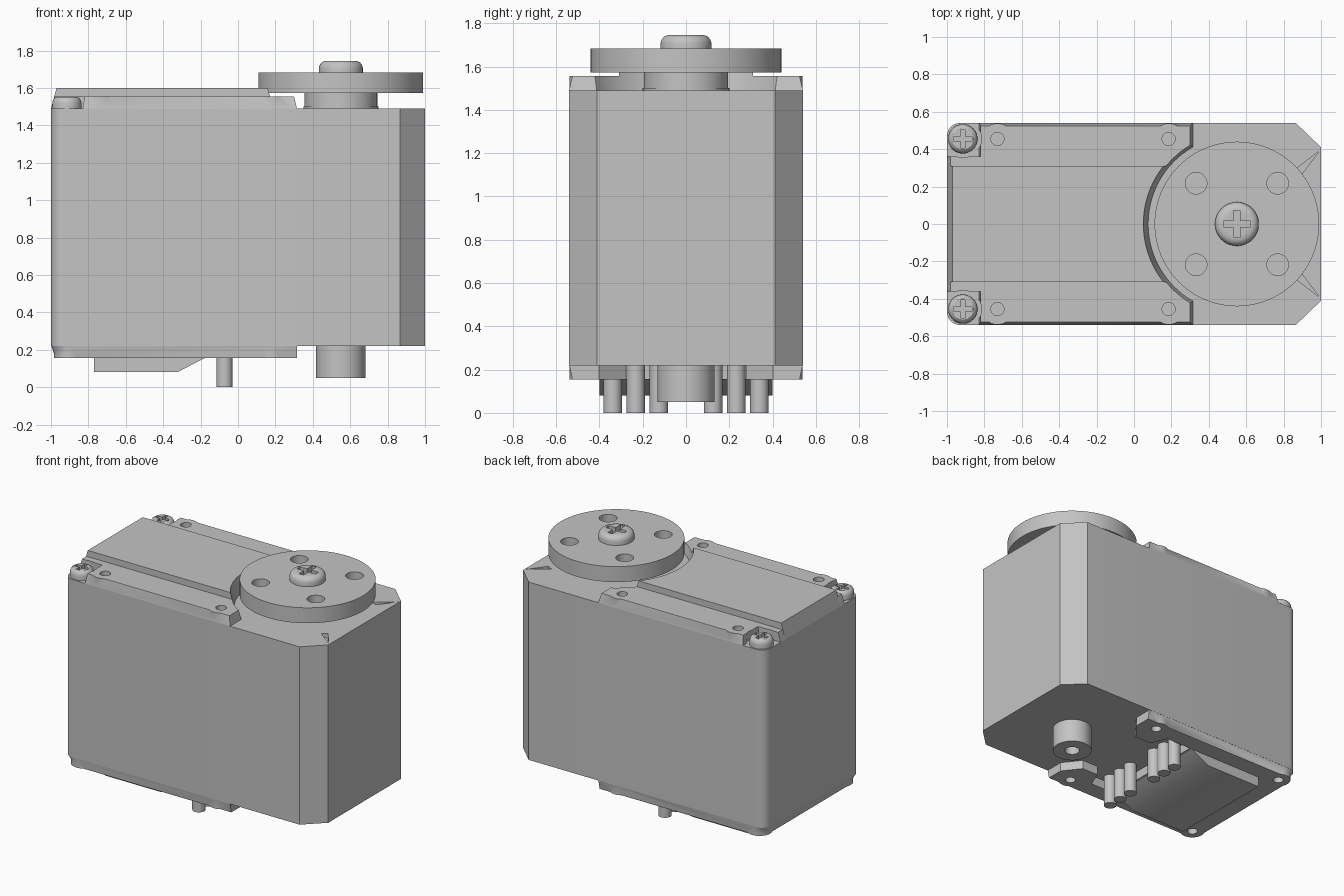
import bpy, math
from math import cos, sin, pi

if "Cube" in bpy.data.objects:
    bpy.data.objects.remove(bpy.data.objects["Cube"], do_unlink=True)

grey = bpy.data.materials.new("light_grey_plastic")
grey.use_nodes = True
grey.diffuse_color = (0.55, 0.55, 0.55, 1)
grey.node_tree.nodes["Principled BSDF"].inputs["Base Color"].default_value = grey.diffuse_color


def loft(name, rings):
    """Closed solid through a stack of rings with equal point counts."""
    n = len(rings[0])
    verts = [p for ring in rings for p in ring]
    faces = [tuple(reversed(range(n))), tuple(range(len(verts) - n, len(verts)))]
    for k in range(len(rings) - 1):
        for i in range(n):
            j = (i + 1) % n
            faces.append((k * n + i, k * n + j, k * n + n + j, k * n + n + i))
    mesh = bpy.data.meshes.new(name)
    mesh.from_pydata(verts, [], faces)
    mesh.materials.append(grey)
    ob = bpy.data.objects.new(name, mesh)
    bpy.context.collection.objects.link(ob)
    return ob


def lathe(name, profile, x, y, sides=48):
    """Round part from (radius, z) pairs, listed upward."""
    turn = [2 * pi * i / sides for i in range(sides)]
    return loft(name, [[(x + r * cos(a), y + r * sin(a), z) for a in turn] for r, z in profile])


def prism(name, low, z0, z1, high=None):
    """Upright prism; a different upper outline tapers it."""
    return loft(name, [[(*p, z0) for p in low], [(*p, z1) for p in high or low]])


def box(name, x0, x1, y0, y1, z0, z1):
    return prism(name, [(x0, y0), (x1, y0), (x1, y1), (x0, y1)], z0, z1)


def both(half):
    """Counter-clockwise outline from its -y half, listed by growing x."""
    return half + [(x, -y) for x, y in reversed(half)]


def combine(ob, tools, operation="DIFFERENCE"):
    for tool in tools:
        mod = ob.modifiers.new("cut", "BOOLEAN")
        mod.operation, mod.solver, mod.object = operation, "EXACT", tool
        bpy.context.view_layer.update()
        done = bpy.data.meshes.new_from_object(ob.evaluated_get(bpy.context.evaluated_depsgraph_get()))
        ob.modifiers.clear()
        ob.data = done
        bpy.data.objects.remove(tool, do_unlink=True)


def rounded(x, y, r):
    """Quarter arc for the rear -y corner of an outline."""
    return [(x + r - r * cos(a), y + r - r * sin(a)) for a in [pi / 12 * i for i in range(7)]]


def hole(x, y, r, z0, z1):
    return lathe("cutter", [(r, z0), (r, z1)], x, y, 32)


def pan_screw(name, x, y, r, z, h, slot):
    """Domed screw head with a cross recess."""
    head = lathe(name, [(r, z), (r, z + h * .45), (r * .96, z + h * .68),
                        (r * .87, z + h * .88), (r * .72, z + h)], x, y)
    arm, w, floor = r * .62, slot / 2, z + h * .45
    combine(head, [box("cutter", x - arm, x + arm, y - w, y + w, floor, z + 1),
                   box("cutter", x - w, x + w, y - arm, y + arm, floor, z + 1)])


HX = 0.55       # output shaft axis
HOLE_Y = 0.455  # row of fixing holes
SIDES = (-1, 1)

# Main case: rounded rear corners, chamfered front corners
case = prism("case", both(rounded(-1, -.54, .07) + [(.865, -.54), (1, -.41)]), .22, 1.49)
for s in SIDES:
    tri = [(.86, s * .29), (.9, s * .27), (.99, s * .39)]
    combine(case, [prism("cutter", tri[::s], 1.46, 1.55)])

# Upper cover: wide plate with ears, raised centre, round clearance for the horn
cover = prism("top_cover", both([(-1, -.36), (-.83, -.36), (-.83, -.54), (.315, -.54)]), 1.49, 1.555,
              both([(-.98, -.36), (-.82, -.36), (-.82, -.525), (.3, -.525)]))
ridge = prism("ridge", both([(-1, -.31), (.3, -.31)]), 1.49, 1.6, both([(-.97, -.31), (.3, -.31)]))
spots = [(x, s * HOLE_Y) for x in (-.73, .185) for s in SIDES]
combine(cover, [ridge], "UNION")
combine(cover, [lathe("pad", [(.083, 1.49), (.083, 1.555)], x, y) for x, y in spots], "UNION")
combine(cover, [lathe("cutter", [(.472, 1.48), (.505, 1.62)], HX, 0, 96)])
combine(cover, [hole(x, y, .035, 1.495, 1.7) for x, y in spots])
combine(cover, [hole(-.915, s * HOLE_Y, .1, 1.4, 1.7) for s in SIDES])

# Cover screws in the rear corner notches
for s, side in zip(SIDES, ("right", "left")):
    pan_screw("cover_screw_" + side, -.915, s * HOLE_Y, .078, 1.49, .062, .024)

# Lower cover: tapered plate with an open pocket for the pins
base = prism("bottom_cover", both(rounded(-.975, -.525, .09) + [(.315, -.525)]), .155, .225,
             both(rounded(-1, -.54, .07) + [(.315, -.54)]))
feet = [(x, s * HOLE_Y) for x in (-.9, .185) for s in SIDES]
combine(base, [lathe("pad", [(.083, .155), (.083, .225)], x, y) for x, y in feet], "UNION")
pocket = both([(-.16, -.4), (.04, -.4), (.09, -.28), (.22, -.28), (.33, -.42)])
combine(base, [prism("cutter", pocket, .1, .3)])
combine(base, [hole(x, y, .035, .1, .215) for x, y in feet])

# Wedge-shaped bulge under the lower cover
wedge = [(-.77, .16), (-.77, .08), (-.325, .08), (-.17, .16)]
loft("bottom_bulge", [[(x, y, z) for x, z in wedge] for y in (.4, -.4)])

# Connector pins in two groups of three
for s, side in zip(SIDES, ("right", "left")):
    for i in range(3):
        lathe(f"pin_{side}_{i + 1}", [(.043, 0), (.043, .225)], -.072, s * (.125 + .107 * i), 24)

# Rear bearing stub with blind bore
stub = lathe("bottom_boss", [(.132, .05), (.132, .225)], HX, 0)
combine(stub, [hole(HX, 0, .05, 0, .17)])

# Output shaft collar, horn disc and its screw
lathe("shaft_collar", [(.2, 1.485), (.2, 1.5), (.195, 1.5), (.195, 1.58)], HX, 0)
horn = lathe("horn_disc", [(.44, 1.573), (.44, 1.683)], HX, 0, 96)
combine(horn, [hole(HX + a * .218, b * .218, .058, 1.5, 1.8) for a in SIDES for b in SIDES])
pan_screw("horn_screw", HX, 0, .117, 1.68, .065, .034)

# Smooth curved walls, keep hard edges
bpy.ops.object.select_all(action="DESELECT")
for ob in bpy.context.collection.objects:
    if ob.type == "MESH" and grey.name in ob.data.materials:
        ob.select_set(True)
        bpy.context.view_layer.objects.active = ob
bpy.ops.object.shade_smooth_by_angle(angle=math.radians(30))
